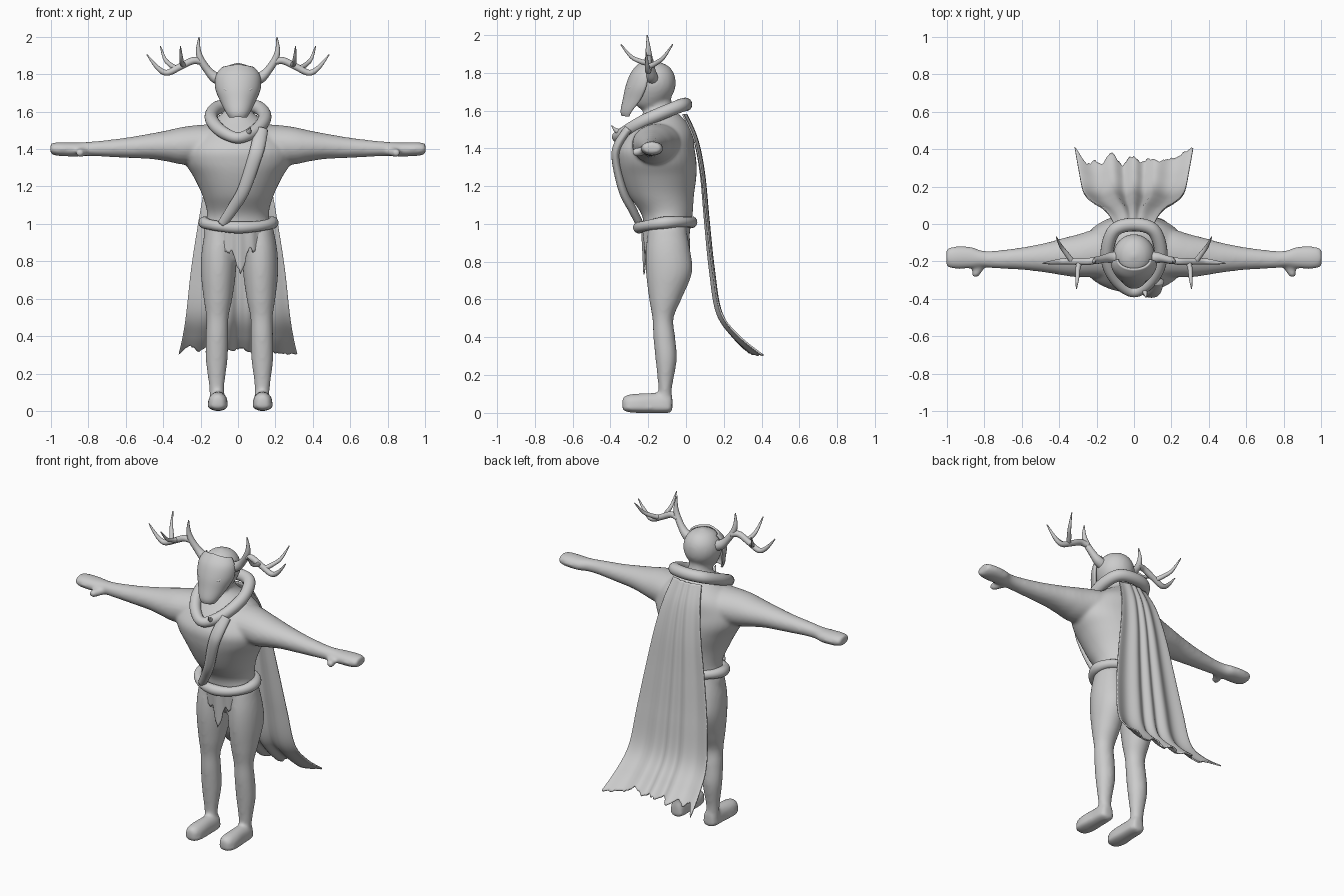
import bpy, bmesh, math, random
from mathutils import Vector as V

random.seed(4)
X, Y, Z = V((1, 0, 0)), V((0, 1, 0)), V((0, 0, 1))


def at(pts, t, closed=False):
    """Catmull-Rom point at t in 0..1, for tuples of any length."""
    n = len(pts)
    f = t * (n if closed else n - 1)
    i = int(f) if closed else min(int(f), n - 2)
    f -= i
    k = [(i + j) % n if closed else max(0, min(n - 1, i + j)) for j in (-1, 0, 1, 2)]
    return [0.5 * (2 * b + (c - a) * f + (2 * a - 5 * b + 4 * c - d) * f * f + (3 * b - a - 3 * c + d) * f ** 3)
            for a, b, c, d in zip(*(pts[j] for j in k))]


def loft(bm, pts, axes=None, ref=Y, sides=24, steps=6, closed=False, m=1, dx=0):
    """Tube through (x, y, z, a, b) sections; m=-1 mirrors it across x, dx shifts it."""
    n = len(pts) * steps
    secs = [at(pts, i / (n if closed else n - 1), closed) for i in range(n)]
    cen = [V(s[:3]) for s in secs]
    rings = []
    for i, s in enumerate(secs):
        if axes:
            u, w = axes
        else:
            t = (cen[(i + 1) % n] - cen[i - 1]) if closed else cen[min(i + 1, n - 1)] - cen[max(i - 1, 0)]
            u = t.cross(ref).normalized()
            w = u.cross(t).normalized()
        ring = []
        for j in range(sides):
            a = 2 * math.pi * j / sides
            p = cen[i] + u * s[3] * math.cos(a) + w * s[-1] * math.sin(a)
            ring.append(bm.verts.new((p.x * m + dx, p.y, max(p.z, 0))))
        rings.append(ring)
    for i in range(n if closed else n - 1):
        a, b = rings[i], rings[(i + 1) % n]
        for j in range(sides):
            k = (j + 1) % sides
            bm.faces.new((a[j], a[k], b[k], b[j]))
    if not closed:
        bm.faces.new(rings[0])
        bm.faces.new(rings[-1])


def finish(name, bm):
    bmesh.ops.recalc_face_normals(bm, faces=bm.faces)
    for f in bm.faces:
        f.smooth = True
    me = bpy.data.meshes.new(name)
    bm.to_mesh(me)
    bm.free()
    ob = bpy.data.objects.new(name, me)
    bpy.context.collection.objects.link(ob)
    return ob


def cloth(name, fn, nu, nv, thick):
    """Thin sheet fn(u, v, column) with u in -1..1 and v in 0..1."""
    bm = bmesh.new()
    g = [[bm.verts.new(fn(2 * i / nu - 1, j / nv, i)) for j in range(nv + 1)] for i in range(nu + 1)]
    for i in range(nu):
        for j in range(nv):
            bm.faces.new((g[i][j], g[i + 1][j], g[i + 1][j + 1], g[i][j + 1]))
    ob = finish(name, bm)
    mod = ob.modifiers.new("thickness", 'SOLIDIFY')
    mod.thickness = thick
    mod.offset = 0
    return ob


# Body: torso, neck and head, then mirrored limbs, fused into one skin
bm = bmesh.new()
loft(bm, [(0, -.09, .80, .08, .07), (0, -.09, .86, .16, .11), (0, -.1, .95, .185, .12), (0, -.1, 1.05, .165, .135),
          (0, -.13, 1.15, .19, .172), (0, -.145, 1.25, .237, .2), (0, -.155, 1.33, .285, .21), (0, -.16, 1.4, .29, .205),
          (0, -.14, 1.48, .235, .175), (0, -.13, 1.55, .14, .125), (0, -.14, 1.61, .07, .075), (0, -.15, 1.7, .06, .065)],
     (X, Y), sides=40)
loft(bm, [(0, -.2, 1.60, .025, .03), (0, -.19, 1.63, .065, .075), (0, -.175, 1.69, .1, .108), (0, -.172, 1.745, .113, .118),
          (0, -.17, 1.80, .1, .105), (0, -.17, 1.84, .065, .07), (0, -.17, 1.86, .015, .015)], (X, Y), sides=32)
for s in (1, -1):
    loft(bm, [(.1, -.15, 1.43, .14, .1), (.2, -.155, 1.425, .13, .105), (.3, -.17, 1.418, .115, .1), (.38, -.175, 1.417, .1, .083),
              (.47, -.18, 1.415, .08, .068), (.6, -.185, 1.407, .06, .054), (.75, -.19, 1.402, .047, .041),
              (.82, -.185, 1.4, .045, .038), (.87, -.18, 1.398, .058, .038), (.96, -.18, 1.4, .06, .037),
              (1.003, -.18, 1.402, .048, .028)], (Y, Z), m=s)
    loft(bm, [(.80, -.2, 1.388, .024), (.83, -.24, 1.383, .024), (.845, -.262, 1.38, .024), (.845, -.283, 1.378, .018)],
         ref=Z, m=s, sides=12)
    loft(bm, [(.118, -.11, .03, .04, .035), (.122, -.11, .13, .041, .036), (.122, -.105, .28, .059, .056),
              (.12, -.115, .4, .06, .058), (.118, -.122, .5, .06, .056), (.115, -.11, .6, .077, .085),
              (.113, -.09, .74, .094, .122), (.11, -.095, .86, .092, .118), (.1, -.1, .98, .08, .1)], (X, Y), m=s, dx=.008)
    # Foot plus a low sole that flattens the underside
    for z, b, w in ((.05, 1, 1), (.028, .5, 1.08)):
        loft(bm, [(.115, -.072, z, .03 * w, .045 * b), (.117, -.1, z, .044 * w, .055 * b), (.118, -.18, z, .047 * w, .056 * b),
                  (.12, -.26, z, .052 * w, .052 * b), (.12, -.31, z, .045 * w, .046 * b), (.12, -.337, z, .024 * w, .028 * b)],
             (X, Z), m=s, dx=.012)
body = finish("body", bm)
r = body.modifiers.new("fuse", 'REMESH')
r.mode = 'VOXEL'
r.voxel_size = .01
r.use_smooth_shade = True
sm = body.modifiers.new("soften", 'SMOOTH')
sm.iterations = 10

# Long skull mask with eyelids
rows = [(.085, -.24, -.19, 1.85), (.113, -.285, -.2, 1.8), (.116, -.313, -.21, 1.73),
        (.09, -.328, -.24, 1.66), (.06, -.34, -.285, 1.6), (.042, -.335, -.3, 1.572)]


def mask_fn(u, v, i):
    w, yf, yb, z = at(rows, v)
    a = u * math.pi / 2
    return w * math.sin(a), yf + (yb - yf) * (1 - math.cos(a)), z - .02 * abs(u) * (1 - v) ** 3


cloth("mask", mask_fn, 24, 24, .012)
bm = bmesh.new()
for s in (1, -1):
    loft(bm, [(.045, -.308, 1.715, .003), (.066, -.298, 1.718, .007), (.09, -.277, 1.733, .003)], ref=Z, m=s, sides=8)
finish("mask_eyelids", bm)

# Antlers: main beam and three tines on each side
beams = [[(.09, -.18, 1.77, .034), (.125, -.18, 1.785, .029), (.16, -.185, 1.82, .022), (.197, -.195, 1.875, .019),
          (.212, -.2, 1.93, .013), (.208, -.205, 2.0, .003)],
         [(.19, -.19, 1.865, .018), (.24, -.2, 1.873, .019), (.31, -.2, 1.84, .018), (.38, -.2, 1.808, .016),
          (.43, -.205, 1.835, .012), (.487, -.21, 1.905, .003)],
         [(.29, -.2, 1.85, .015), (.3, -.24, 1.86, .013), (.303, -.29, 1.885, .01), (.308, -.345, 1.95, .003)],
         [(.33, -.2, 1.83, .015), (.36, -.16, 1.85, .013), (.39, -.12, 1.88, .01), (.415, -.07, 1.95, .003)]]
for s, side in ((1, "left"), (-1, "right")):
    bm = bmesh.new()
    for k, b in enumerate(beams):
        loft(bm, b, ref=Y if k < 2 else X, m=s, sides=12, steps=5)
    finish("antler_" + side, bm)

# Rolled collar, belt and diagonal sash
half = [(.1, -.03, 1.625, .036), (.142, -.13, 1.585, .035), (.132, -.23, 1.54, .035), (.08, -.315, 1.49, .033)]
bm = bmesh.new()
loft(bm, [(0, -.003, 1.632, .036)] + half + [(0, -.362, 1.46, .03)] + [(-h[0],) + h[1:] for h in half[::-1]],
     ref=Z, closed=True, sides=16, steps=8)
loft(bm, [(.05, -.34, 1.48, .02), (.06, -.37, 1.495, .012), (.065, -.395, 1.52, .002)], sides=8, ref=X)
finish("collar_roll", bm)

bm = bmesh.new()
ring = []
for i in range(12):
    a = math.pi * i / 6
    ring.append((.182 * math.cos(a) + .003, -.11 + .138 * math.sin(a),
                 .995 + .014 * math.sin(a) + .012 * math.cos(a) ** 2, .028 + .004 * (i % 3 == 0)))
loft(bm, ring, ref=Z, closed=True, sides=16)
finish("belt_roll", bm)

bm = bmesh.new()
loft(bm, [(.125, -.305, 1.505, .036, .022), (.108, -.36, 1.42, .038, .022), (.085, -.372, 1.34, .036, .021),
          (.03, -.335, 1.18, .033, .023), (-.03, -.285, 1.08, .03, .022), (-.085, -.245, 1.0, .025, .02)], ref=Y, sides=16)
finish("sash", bm)

# Ragged hanging cloth at the waist
tips = [.84 + .04 * random.random() - .12 * max(0, 1 - abs(i - 11) / 6) for i in range(25)]
cloth("loincloth", lambda u, v, i: (.02 + .1 * u, -.232 + .012 * v + .03 * u * u + .004 * math.sin(9 * u),
                                    .98 + (tips[i] - .98) * v), 24, 10, .006)

# Cape flaring out behind with soft folds and a torn hem
path = [(.1, 0, 1.58), (.13, .055, 1.45), (.165, .09, 1.27), (.21, .113, 1.02), (.25, .14, .76),
        (.275, .18, .53), (.295, .275, .40), (.318, .4, .295)]
cuts = [.1, .9, .5, .75, .35, .8, .45, .7, .4, .85, .6, .3, .2, .05]
hem = [1 - .09 * at([(c,) for c in cuts], i / 60)[0] - .015 * random.random() for i in range(61)]


def cape_fn(u, v, i):
    w, y, z = at(path, v * (1 - (1 - hem[i]) * v ** 6))
    fold = (.003 + .013 * v) * math.cos(4.2 * math.pi * u + 1.2 * math.sin(4 * u))
    return w * u, y + fold - .02 * u * u * (1 - v) - .015 * v ** 4 * (1 - u * u), z + .3 * fold * v ** 3


cloth("cape", cape_fn, 60, 50, .008)
